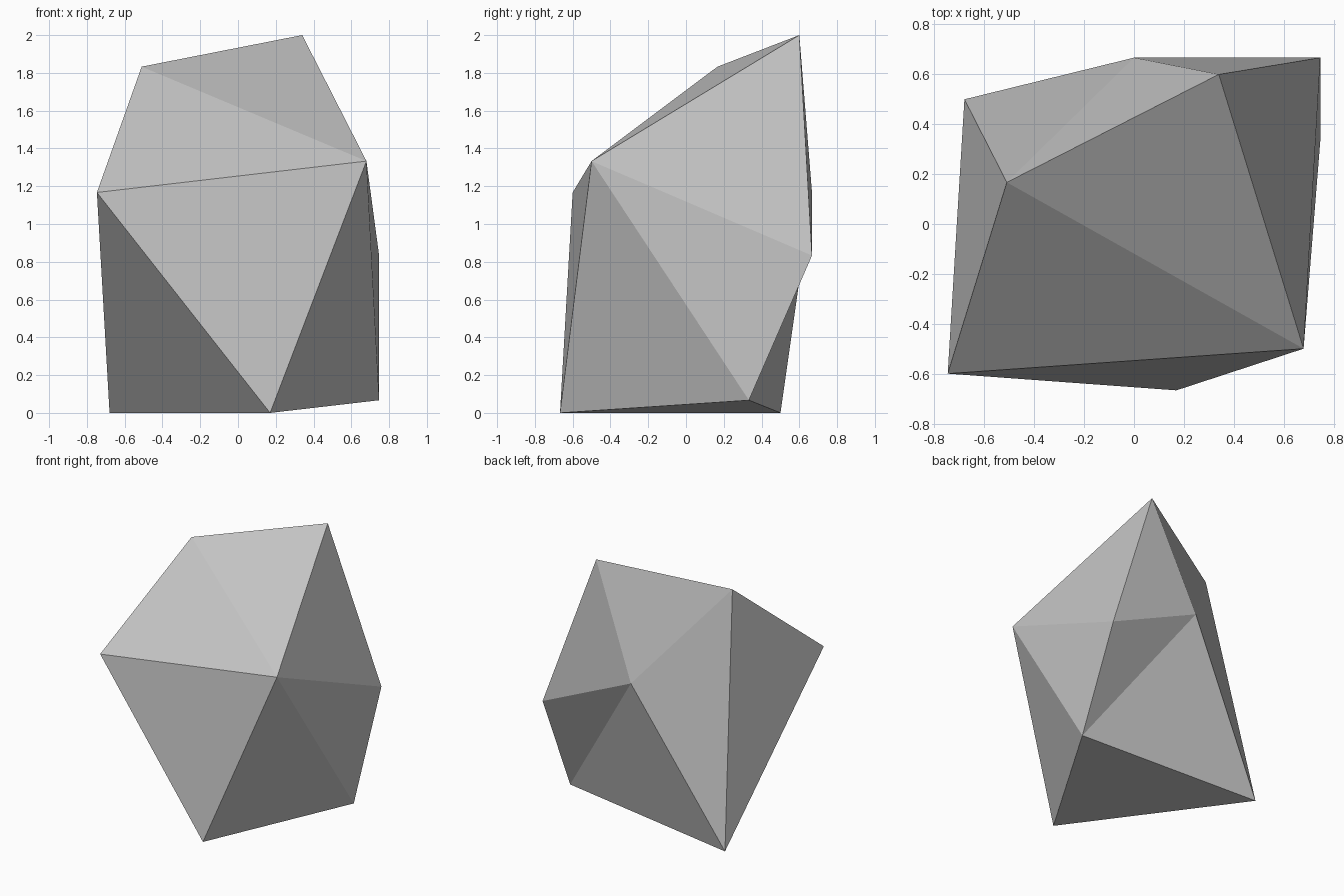
import bpy
import bmesh

cube = bpy.data.objects.get("Cube")
if cube:
    bpy.data.objects.remove(cube, do_unlink=True)

# Single stone grey
stone = bpy.data.materials.new("stone grey")
stone.use_nodes = True
grey = (0.55, 0.55, 0.55, 1)
stone.diffuse_color = grey
bsdf = next(n for n in stone.node_tree.nodes if n.type == "BSDF_PRINCIPLED")
bsdf.inputs["Base Color"].default_value = grey
bsdf.inputs["Roughness"].default_value = 0.9

# Corners of the boulder
corners = {
    "crest": (-0.51, 0.167, 1.833),
    "peak": (0.34, 0.60, 2.0),
    "shoulder": (0.68, -0.50, 1.333),
    "brow": (-0.747, -0.60, 1.167),
    "front_foot": (0.17, -0.667, 0),
    "back_foot": (-0.68, 0.50, 0),
    "side_foot": (0.747, 0.333, 0.067),
    "flank": (0.747, 0.667, 0.833),
    "nape": (0, 0.667, 1.167),
}

# Facets fan out from three hub corners
fans = {
    "shoulder": "crest brow front_foot side_foot flank peak crest",
    "nape": "peak flank side_foot back_foot crest peak",
    "back_foot": "crest brow front_foot side_foot",
}

bm = bmesh.new()
verts = {name: bm.verts.new(co) for name, co in corners.items()}
for hub, rim in fans.items():
    ring = [verts[name] for name in rim.split()]
    for a, b in zip(ring, ring[1:]):
        bm.faces.new((verts[hub], a, b))
bmesh.ops.recalc_face_normals(bm, faces=bm.faces)

# Boulder with flat facets
mesh = bpy.data.meshes.new("boulder")
bm.to_mesh(mesh)
bm.free()
mesh.materials.append(stone)
boulder = bpy.data.objects.new("boulder", mesh)
bpy.context.collection.objects.link(boulder)
